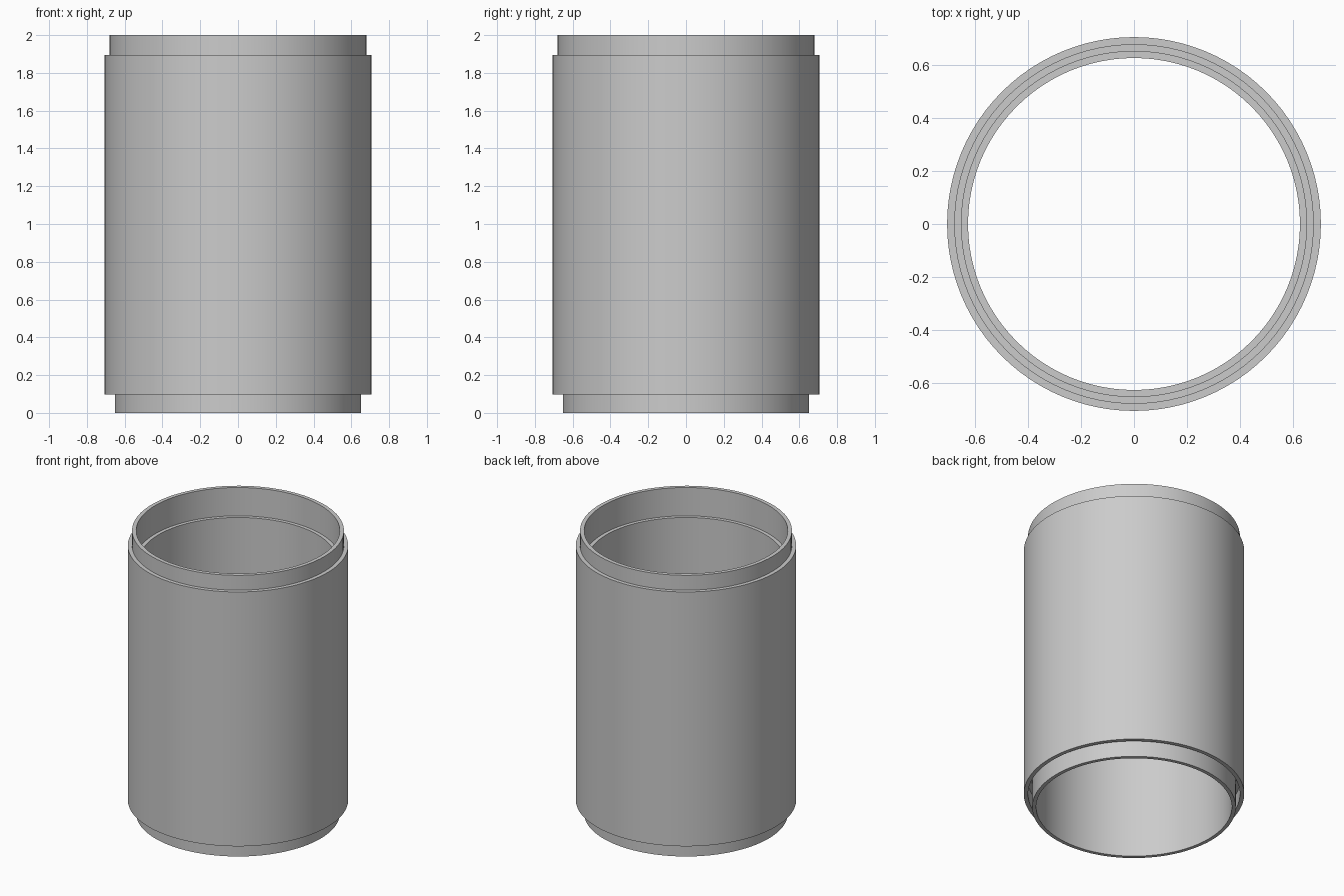
import bpy
import bmesh
import math

SEGMENTS = 96

cube = bpy.data.objects.get("Cube")
if cube:
    bpy.data.objects.remove(cube, do_unlink=True)

grey = bpy.data.materials.new("light_grey")
grey.use_nodes = True
colour = (0.6, 0.6, 0.6, 1.0)
grey.diffuse_color = colour
grey.node_tree.nodes["Principled BSDF"].inputs["Base Color"].default_value = colour


def lathe(name, profile):
    """Spin a closed (radius, height) profile around z."""
    bm = bmesh.new()
    verts = [bm.verts.new((r, 0, z)) for r, z in profile]
    edges = [bm.edges.new((v, verts[i - 1])) for i, v in enumerate(verts)]
    bmesh.ops.spin(bm, geom=verts + edges, cent=(0, 0, 0), axis=(0, 0, 1),
                   angle=math.tau, steps=SEGMENTS, use_merge=True)
    bmesh.ops.remove_doubles(bm, verts=bm.verts[:], dist=0.0001)
    bmesh.ops.recalc_face_normals(bm, faces=bm.faces[:])
    mesh = bpy.data.meshes.new(name)
    bm.to_mesh(mesh)
    bm.free()
    obj = bpy.data.objects.new(name, mesh)
    bpy.context.collection.objects.link(obj)
    mesh.materials.append(grey)
    bpy.ops.object.select_all(action='DESELECT')
    obj.select_set(True)
    bpy.context.view_layer.objects.active = obj
    bpy.ops.object.shade_smooth_by_angle(angle=math.radians(30))
    return obj


# Radii of the three wall layers, from the bore outwards
bore, inner, middle, outer = 0.627, 0.652, 0.679, 0.706

# Tube with an upper lip, an inner ledge, a lower lip and a groove behind the skirt
lathe("coupling_tube", [
    (bore, 0), (inner, 0),                # lower lip
    (inner, 0.2), (middle, 0.2),          # groove floor
    (middle, 0.097), (outer, 0.097),      # outer skirt
    (outer, 1.895), (middle, 1.895),      # outer shoulder
    (middle, 2), (inner, 2),              # upper lip
    (inner, 1.8), (bore, 1.8),            # inner ledge
])
